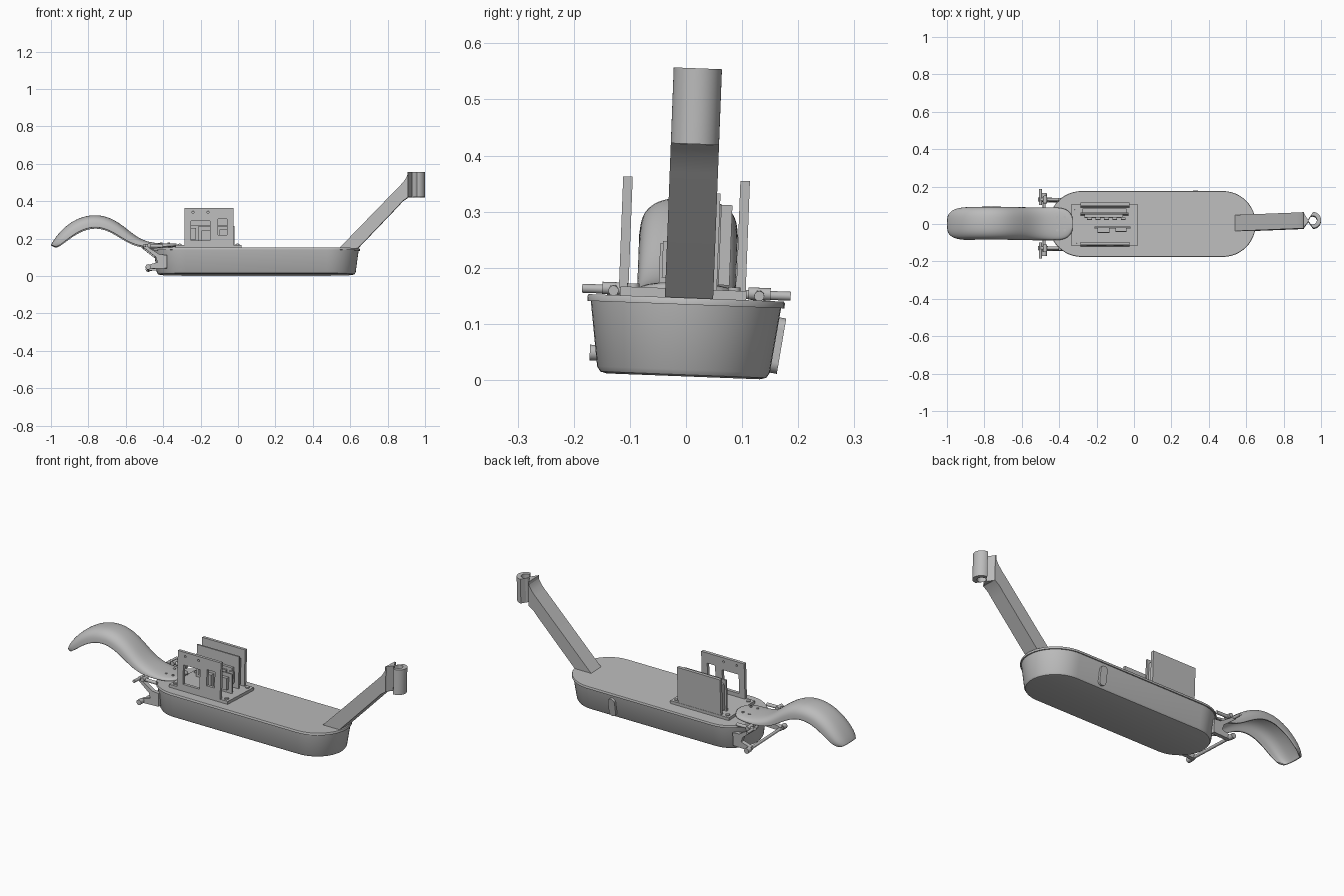
import bpy, bmesh
from math import pi, sin, cos, radians
from mathutils import Matrix, Vector

cube = bpy.data.objects.get("Cube")
if cube:
    bpy.data.objects.remove(cube, do_unlink=True)

grey = bpy.data.materials.new("plain_grey")
grey.use_nodes = True
grey.diffuse_color = (0.5, 0.5, 0.5, 1)
grey.node_tree.nodes["Principled BSDF"].inputs["Base Color"].default_value = (0.5, 0.5, 0.5, 1)
parts = []


def add(name, bm, normals=True):
    bmesh.ops.remove_doubles(bm, verts=bm.verts[:], dist=0.0001)
    if normals:
        bmesh.ops.recalc_face_normals(bm, faces=bm.faces[:])
    mesh = bpy.data.meshes.new(name)
    bm.to_mesh(mesh)
    bm.free()
    mesh.materials.append(grey)
    ob = bpy.data.objects.new(name, mesh)
    bpy.context.collection.objects.link(ob)
    parts.append(ob)
    return ob


def circle(x, y, r, n=24):
    return [(x + r * cos(2 * pi * i / n), y + r * sin(2 * pi * i / n)) for i in range(n)]


def rect(x0, x1, y0, y1):
    return [(x0, y0), (x1, y0), (x1, y1), (x0, y1)]


def stadium(x0, x1, r, n=24):
    right = [(x1 + r * sin(pi * i / n), -r * cos(pi * i / n)) for i in range(n + 1)]
    return right + [(x0 - r * sin(pi * i / n), r * cos(pi * i / n)) for i in range(n + 1)]


def plate(name, outline, thick, at, upright=False, holes=()):
    """Extruded outline with holes; lies flat, or stands in the XZ plane."""
    cu = bpy.data.curves.new(name + "_outline", "CURVE")
    cu.dimensions, cu.fill_mode, cu.extrude = "2D", "BOTH", thick / 2
    for loop in [outline, *holes]:
        sp = cu.splines.new("POLY")
        sp.points.add(len(loop) - 1)
        for p, (a, b) in zip(sp.points, loop):
            p.co = (a, b, 0, 1)
        sp.use_cyclic_u = True
    tmp = bpy.data.objects.new(name + "_outline", cu)
    bpy.context.collection.objects.link(tmp)
    mesh = bpy.data.meshes.new_from_object(tmp.evaluated_get(bpy.context.evaluated_depsgraph_get()))
    bm = bmesh.new()
    bm.from_mesh(mesh)
    bpy.data.objects.remove(tmp)
    bpy.data.curves.remove(cu)
    bpy.data.meshes.remove(mesh)
    turn = Matrix.Rotation(pi / 2, 4, "X") if upright else Matrix()
    offset = (0, at, 0) if upright else (0, 0, at)
    bm.transform(Matrix.Translation(offset) @ turn)
    return add(name, bm)


def box(name, x0, x1, y0, y1, z0, z1):
    return plate(name, rect(x0, x1, y0, y1), z1 - z0, (z0 + z1) / 2)


def rod(name, a, b, r, n=16):
    a, b = Vector(a), Vector(b)
    bm = bmesh.new()
    m = Matrix.Translation((a + b) / 2) @ (b - a).to_track_quat("Z", "Y").to_matrix().to_4x4()
    bmesh.ops.create_cone(bm, cap_ends=True, segments=n, radius1=r, radius2=r, depth=(b - a).length, matrix=m)
    return add(name, bm)


def loft(name, rings):
    bm = bmesh.new()
    rows = [[bm.verts.new(p) for p in ring] for ring in rings]
    n = len(rows[0])
    for lo, hi in zip(rows, rows[1:]):
        for i in range(n):
            j = (i + 1) % n
            bm.faces.new((lo[i], lo[j], hi[j], hi[i]))
    bm.faces.new(rows[0][::-1])
    bm.faces.new(rows[-1])
    return add(name, bm)


# Deck: tapered tub with a thin overhanging lid
def deck(name, levels):
    loft(name, [[(x, y, z) for x, y in stadium(-0.28, 0.475, r)] for r, z in levels])

deck("deck_tub", [(0.137, 0), (0.148, 0.003), (0.154, 0.012), (0.17, 0.13)])
deck("deck_lid", [(0.176, 0.128), (0.176, 0.137), (0.174, 0.14)])

# Steering neck: slanted arm and drilled head
plate("neck_arm", [(0.535, 0.135), (0.635, 0.135), (0.855, 0.365), (0.88, 0.393), (0.91, 0.414),
                   (0.91, 0.548), (0.903, 0.525), (0.89, 0.503), (0.87, 0.48)], 0.086, 0.005, upright=True)
head = [(0.905, 0.048)] + [(x, y + 0.005) for x, y in stadium(0.95, 0.957, 0.043)[:25]] + [(0.905, -0.038)]
plate("neck_head", head, 0.135, 0.482, holes=[circle(0.955, 0.005, 0.023)])

# Rear fender: arched shell flattening into a mounting tongue (x, z, depth, half width)
stations = [(-1.0, 0.158, 0.03, 0.062), (-0.99, 0.18, 0.045, 0.08), (-0.955, 0.228, 0.06, 0.088),
            (-0.9, 0.279, 0.068, 0.088), (-0.83, 0.313, 0.07, 0.088), (-0.755, 0.323, 0.07, 0.088),
            (-0.68, 0.306, 0.068, 0.088), (-0.61, 0.26, 0.06, 0.088), (-0.55, 0.208, 0.05, 0.088),
            (-0.49, 0.177, 0.034, 0.088), (-0.43, 0.168, 0.022, 0.088), (-0.38, 0.167, 0.018, 0.086),
            (-0.345, 0.167, 0.016, 0.068), (-0.328, 0.167, 0.015, 0.035)]
bm = bmesh.new()
rows = []
for k, (x, z, depth, w) in enumerate(stations):
    before, after = stations[max(k - 1, 0)], stations[min(k + 1, len(stations) - 1)]
    t = Vector((after[0] - before[0], 0, after[1] - before[1])).normalized()
    down = Vector((t.z, 0, -t.x))
    row = []
    for i in range(13):
        a = pi * i / 12
        side = w * abs(cos(a)) ** 0.75 * (1 if a < pi / 2 else -1)
        row.append(bm.verts.new(Vector((x, side, z)) + down * depth * (1 - sin(a) ** 0.75)))
    rows.append(row)
for a, b in zip(rows, rows[1:]):
    for i in range(12):
        bm.faces.new((a[i], b[i], b[i + 1], a[i + 1]))
bm.normal_update()
if sum(f.normal.z for f in bm.faces) < 0:
    bmesh.ops.reverse_faces(bm, faces=bm.faces[:])
fender = add("rear_fender", bm, normals=False)
fender.modifiers.new("smooth", "SUBSURF").levels = 2
fender.modifiers["smooth"].render_levels = 2
shell = fender.modifiers.new("shell", "SOLIDIFY")
shell.thickness, shell.offset = 0.008, -1
for x in (-0.41, -0.37):
    for y in (-0.035, 0.035):
        rod("fender_screw", (x, y, 0.155), (x, y, 0.17), 0.007)

# Rear forks with cross pins, one on each side
for s in (-1, 1):
    y = s * 0.13
    plate("rear_fork", [(-0.505, 0.158), (-0.512, 0.146), (-0.44, 0.09), (-0.43, 0.062), (-0.485, 0.046),
                        (-0.485, 0.026), (-0.38, 0.03), (-0.38, 0.1), (-0.42, 0.104)], 0.022, y, upright=True)
    rod("upper_pin", (-0.5, s * 0.1, 0.15), (-0.5, s * 0.186, 0.15), 0.008)
    rod("fork_link", (-0.5, y, 0.15), (-0.4, y, 0.148), 0.009)
    rod("fork_bolt", (-0.475, s * 0.11, 0.152), (-0.475, s * 0.15, 0.152), 0.011)
    rod("lower_knob", (-0.48, s * 0.14, 0.036), (-0.48, s * 0.168, 0.036), 0.014)
rod("lower_cross_rod", (-0.48, -0.16, 0.036), (-0.48, 0.16, 0.036), 0.008)

# Electronics mount: base tray with corner screws, and two standing plates
box("mount_base", -0.335, 0.02, -0.118, 0.107, 0.138, 0.156)
for x in (-0.312, -0.003):
    for y in (-0.095, 0.085):
        rod("mount_screw", (x, y, 0.15), (x, y, 0.162), 0.011)
windows = [rect(-0.25, -0.15, 0.178, 0.283), rect(-0.108, -0.06, 0.208, 0.295)]
pinholes = [circle(x, 0.33, 0.006, 12) for x in (-0.24, -0.16)]
outline = rect(-0.285, -0.025, 0.154, 0.352)
plate("mount_front_plate", outline, 0.017, -0.112, upright=True, holes=windows + pinholes)
plate("mount_back_plate", outline, 0.017, 0.097, upright=True)

# Circuit boards between the plates
box("main_board", -0.285, -0.03, 0.045, 0.054, 0.154, 0.328)
box("main_module", -0.275, -0.04, 0.056, 0.076, 0.165, 0.308)
box("main_heat_block", -0.265, -0.06, 0.03, 0.045, 0.175, 0.265)
box("small_board", -0.21, -0.02, -0.026, -0.018, 0.154, 0.26)
box("small_board_socket", -0.195, -0.13, -0.05, -0.026, 0.165, 0.235)
box("small_board_chip", -0.1, -0.04, -0.045, -0.026, 0.175, 0.24)
for i in range(5):
    x = -0.25 + i * 0.045
    box("board_connector", x, x + 0.025, 0.02, 0.03, 0.19, 0.25)

# Rounded tab on the left wall, leaning with its taper
tab = plate("side_tab", [(y + 0.33, x + 0.062) for x, y in stadium(-0.03, 0.03, 0.02)], 0.016, 0, upright=True)
tab.data.transform(Matrix.Translation((0, 0.157, 0)) @ Matrix.Rotation(radians(-7.5), 4, "X"))

# Shade, then lean the whole assembly slightly to its side
bpy.ops.object.select_all(action="DESELECT")
for ob in parts:
    ob.select_set(True)
bpy.context.view_layer.objects.active = fender
bpy.ops.object.shade_smooth_by_angle(angle=radians(35))
lean = Matrix.Translation((0, -0.005, 0.0065)) @ Matrix.Rotation(radians(-2.2), 4, "X")
for ob in parts:
    ob.data.transform(lean)
